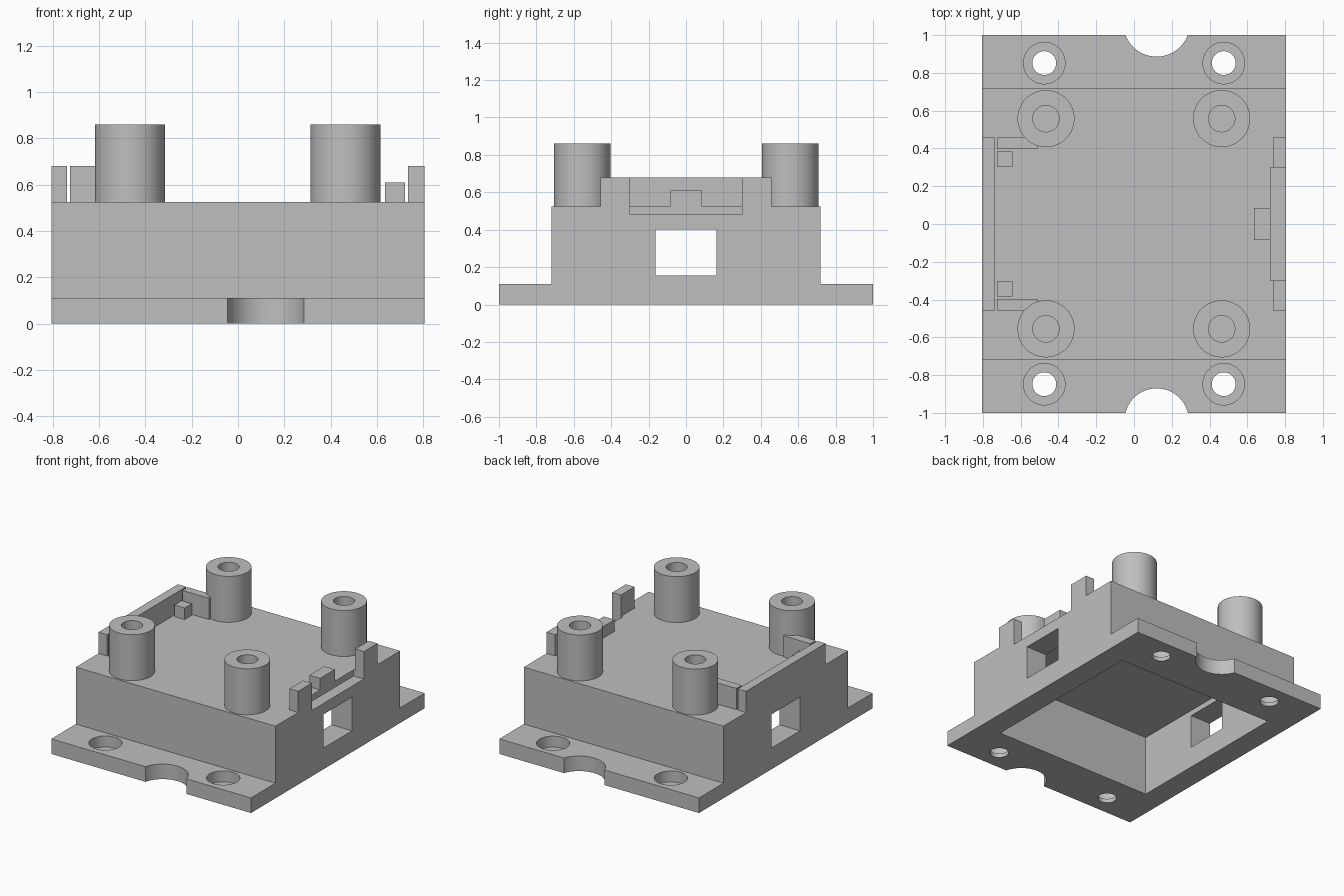
import bpy
import bmesh
import math
from mathutils import Matrix, Vector

cube = bpy.data.objects.get("Cube")
if cube:
    bpy.data.objects.remove(cube, do_unlink=True)

grey = bpy.data.materials.new("plain_grey")
grey.use_nodes = True
colour = (0.52, 0.52, 0.52, 1)
grey.diffuse_color = colour
grey.node_tree.nodes["Principled BSDF"].inputs["Base Color"].default_value = colour


def make_object(name, bm):
    bmesh.ops.recalc_face_normals(bm, faces=bm.faces[:])
    mesh = bpy.data.meshes.new(name)
    bm.to_mesh(mesh)
    bm.free()
    mesh.materials.append(grey)
    obj = bpy.data.objects.new(name, mesh)
    bpy.context.collection.objects.link(obj)
    return obj


def box(name, x0, x1, y0, y1, z0, z1):
    bm = bmesh.new()
    centre = Vector((x0 + x1, y0 + y1, z0 + z1)) / 2
    size = Matrix.Diagonal((x1 - x0, y1 - y0, z1 - z0, 1))
    bmesh.ops.create_cube(bm, size=1, matrix=Matrix.Translation(centre) @ size)
    return make_object(name, bm)


def cylinder(name, x, y, radius, z0, z1):
    bm = bmesh.new()
    bmesh.ops.create_cone(bm, cap_ends=True, segments=64, radius1=radius, radius2=radius,
                          depth=z1 - z0, matrix=Matrix.Translation((x, y, (z0 + z1) / 2)))
    return make_object(name, bm)


def cut(target, cutter):
    # Subtract the cutter, then discard it
    cutter.hide_render = True
    mod = target.modifiers.new("cut", "BOOLEAN")
    mod.operation = "DIFFERENCE"
    mod.solver = "EXACT"
    mod.object = cutter
    bpy.context.view_layer.objects.active = target
    bpy.ops.object.modifier_apply(modifier=mod.name)
    bpy.data.objects.remove(cutter, do_unlink=True)


def smooth(obj):
    bpy.ops.object.select_all(action="DESELECT")
    obj.select_set(True)
    bpy.context.view_layer.objects.active = obj
    bpy.ops.object.shade_smooth_by_angle(angle=math.radians(30))


HALF_X, FLANGE, DECK = 0.805, 0.11, 0.525

# Housing: stepped profile swept across the width
profile = [(-1, 0), (1, 0), (1, FLANGE), (0.718, FLANGE),
           (0.718, DECK), (-0.718, DECK), (-0.718, FLANGE), (-1, FLANGE)]
bm = bmesh.new()
face = bm.faces.new([bm.verts.new((-HALF_X, y, z)) for y, z in profile])
swept = bmesh.ops.extrude_face_region(bm, geom=[face])["geom"]
bmesh.ops.translate(bm, vec=(2 * HALF_X, 0, 0),
                    verts=[v for v in swept if isinstance(v, bmesh.types.BMVert)])
housing = make_object("housing", bm)

# Hollow underside, side windows and the ledge at the left edge
cut(housing, box("cavity", -0.64, 0.64, -0.64, 0.64, -0.1, 0.44))
cut(housing, box("windows", -1, 1, -0.163, 0.163, 0.155, 0.4))
cut(housing, box("ledge", 0.722, 1, -0.3, 0.3, 0.48, 0.7))

# Rounded notches and stepped screw holes in the flanges
for y, radius in ((1.062, 0.176), (-1.04, 0.17)):
    cut(housing, cylinder("notch", 0.12, y, radius, -0.1, 0.3))
for x in (-0.475, 0.475):
    for y in (-0.848, 0.852):
        cut(housing, cylinder("screw_hole", x, y, 0.063, -0.1, 0.3))
        cut(housing, cylinder("screw_recess", x, y, 0.11, 0.03, 0.3))
smooth(housing)

# Hollow posts
for side, x in (("right", -0.466), ("left", 0.464)):
    for end, y in (("front", -0.555), ("back", 0.558)):
        post = cylinder(f"{end}_{side}_post", x, y, 0.151, DECK, 0.86)
        cut(post, cylinder("bore", x, y, 0.07, DECK + 0.01, 1))
        smooth(post)

# Raised wall on the right edge, tab on the left edge
box("right_wall", -HALF_X, -0.738, -0.457, 0.457, DECK, 0.68)
box("centre_stop", 0.635, 0.722, -0.085, 0.085, DECK, 0.61)

# Paired ribs, blocks and tabs
for end, s in (("front", -1), ("back", 1)):
    def paired(name, x0, x1, near, far, top):
        low, high = sorted((s * near, s * far))
        box(f"{end}_{name}", x0, x1, low, high, DECK, top)
    paired("rib", -0.726, -0.51, 0.396, 0.457, 0.68)
    paired("stop_block", -0.726, -0.642, 0.303, 0.385, 0.61)
    paired("left_tab", 0.735, HALF_X, 0.3, 0.457, 0.68)
